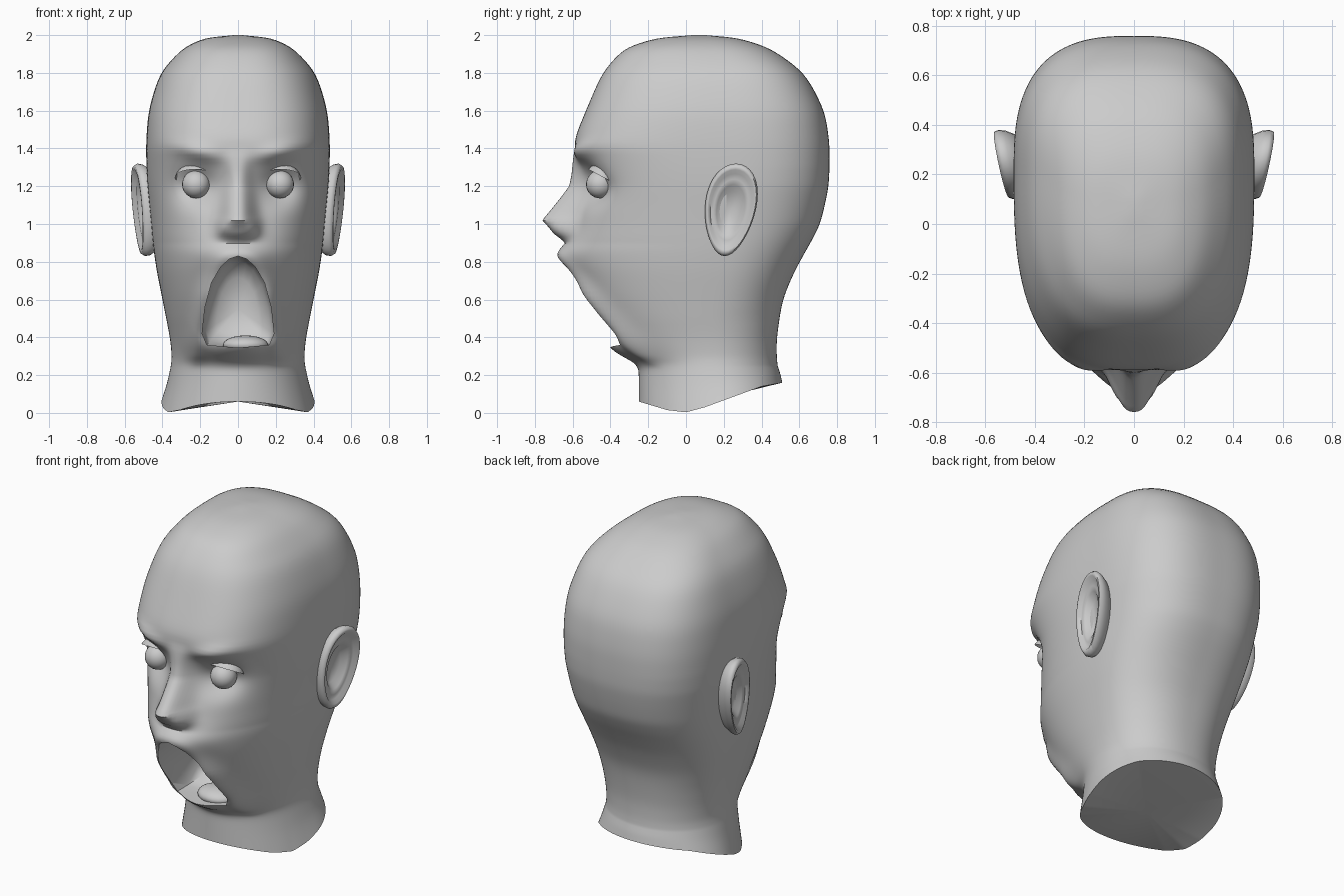
import bpy, bmesh
from math import sin, cos, pi, exp

cube = bpy.data.objects.get("Cube")
if cube:
    bpy.data.objects.remove(cube, do_unlink=True)

grey = bpy.data.materials.new("plain grey")
grey.use_nodes = True
grey.diffuse_color = (0.6, 0.6, 0.6, 1)
for node in grey.node_tree.nodes:
    if node.type == 'BSDF_PRINCIPLED':
        node.inputs["Base Color"].default_value = grey.diffuse_color


def finish(bm, name):
    bmesh.ops.recalc_face_normals(bm, faces=bm.faces)
    mesh = bpy.data.meshes.new(name)
    bm.to_mesh(mesh)
    bm.free()
    mesh.materials.append(grey)
    ob = bpy.data.objects.new(name, mesh)
    bpy.context.collection.objects.link(ob)
    return ob


def smooth(ob, angle=0.8):
    bpy.ops.object.select_all(action='DESELECT')
    ob.select_set(True)
    bpy.context.view_layer.objects.active = ob
    bpy.ops.object.shade_smooth_by_angle(angle=angle)


def loft(rings, start, end):
    """Skin closed rings of points, with a fan at each end."""
    bm = bmesh.new()
    loops = [[bm.verts.new(p) for p in ring] for ring in rings]
    n = len(loops[0])
    for a, b in zip(loops, loops[1:]):
        for i in range(n):
            j = (i + 1) % n
            bm.faces.new((a[i], a[j], b[j], b[i]))
    for loop, point in ((loops[0], start), (loops[-1], end)):
        tip = bm.verts.new(point)
        for i in range(n):
            bm.faces.new((loop[i], loop[(i + 1) % n], tip))
    return bm


def table(keys, t):
    """Linear lookup in ascending (position, value) pairs, held at the ends."""
    t = min(max(t, keys[0][0]), keys[-1][0])
    for (a, va), (b, vb) in zip(keys, keys[1:]):
        if t <= b:
            return va + (vb - va) * (t - a) / (b - a)


# Head sections: height, half width, front, back
sections = [
    (0, .405, -.25, .51), (.13, .375, -.25, .50), (.25, .355, -.25, .485),
    (.3, .35, -.31, .48), (.4, .36, -.41, .48), (.6, .4, -.54, .51),
    (.75, .43, -.6, .575), (.85, .445, -.62, .63), (.92, .453, -.605, .67),
    (1.0, .46, -.58, .71), (1.1, .47, -.56, .735), (1.2, .48, -.55, .755),
    (1.3, .485, -.56, .76), (1.43, .487, -.6, .76), (1.6, .475, -.53, .735),
    (1.8, .415, -.445, .63), (1.93, .295, -.33, .45), (1.985, .18, -.16, .28),
    (2.0, .02, .04, .1)]
STEPS = 6
rows = []
for a, b in zip(sections, sections[1:]):
    rows += [[p + (q - p) * k / STEPS for p, q in zip(a, b)] for k in range(STEPS)]
rows.append(list(sections[-1]))
for _ in range(6):
    rows = [rows[0]] + [[(p + 2 * q + r) / 4 for p, q, r in zip(*rows[i - 1:i + 2])]
                        for i in range(1, len(rows) - 1)] + [rows[-1]]

nose_depth = [(.9, 0), (.95, .1), (1.02, .185), (1.1, .135), (1.2, .07), (1.3, .04), (1.4, 0)]
nose_width = [(.95, .1), (1.05, .085), (1.25, .065)]
neck_rim = [(-.25, .06), (-.1, .015), (0, .003), (.1, .03), (.4, .14), (.51, .16)]


def bump(x, z, cx, cz, sx, sz):
    return exp(-((x - cx) / sx) ** 2 - ((z - cz) / sz) ** 2)


def face_relief(x, z):
    """Depth added to the face: sockets, brows, nose, lips and chin."""
    x = abs(x)
    d = .085 * bump(x, z, .215, 1.2, .115, .1)
    d -= .03 * bump(x, z, .22, 1.34 + .2 * x, .13, .04)
    d -= .03 * bump(x, z, .08, .98, .035, .04)
    d -= .065 * bump(x, z, 0, .83, .17, .08)
    d -= .045 * bump(x, z, 0, .34, .25, .06)
    d -= table(nose_depth, z) * exp(-(x / table(nose_width, z)) ** 2.6)
    if .24 < z < .87:
        edge = .06 + .165 * min(1, max(0, .85 - z) / .45) ** .6
        fade = min(1, (z - .24) / .06, (.87 - z) / .25)
        d -= .045 * fade * exp(-((x - edge) / .05) ** 2)
    return d


COLS = 200
rings = []
for z, w, front, back in rows:
    mid = table([(0, .18), (.5, .14), (1.2, .22), (1.85, .2), (2, .07)], z)
    n_front = table([(.25, 2), (.9, 2.2), (1.15, 2.55), (1.4, 2.9), (1.9, 2.7)], z)
    n_back = table([(0, 2), (1.3, 2.75)], z)
    ring = []
    for i in range(COLS):
        c, s = cos(2 * pi * i / COLS), sin(2 * pi * i / COLS)
        n = n_back if s > 0 else n_front
        r = (abs(c) ** n + abs(s) ** n) ** (-1 / n)
        x = w * r * c
        y = mid + r * s * (back - mid if s > 0 else mid - front)
        facing = min(1, max(0, (-y - .1) / .2))
        # The neck is cut at a slant, higher at the nape
        slant = table(neck_rim, y) * max(0, 1 - z / .25)
        ring.append((x, y + facing * face_relief(x, z), z + slant))
    rings.append(ring)
head = finish(loft(rings, (0, .1, .06), (0, .07, 2)), "head")

# Open mouth, cut as an arched hollow
half = [(.045, .815), (.09, .775), (.14, .69), (.175, .56), (.19, .42), (.165, .36)]
arch = [(0, .83)] + half + [(0, .345)] + [(-x, z) for x, z in reversed(half)]
hollow = [[(x * k, y, .55 + (z - .55) * k) for x, z in arch]
          for y, k in ((-1, 1), (-.4, 1), (-.25, 1), (-.15, .9), (-.09, .6))]
cutter = finish(loft(hollow, (0, -1, .55), (0, -.07, .55)), "mouth_cutter")
cutter.hide_render = True
mod = head.modifiers.new("mouth", 'BOOLEAN')
mod.operation = 'DIFFERENCE'
mod.solver = 'EXACT'
mod.object = cutter
bpy.context.view_layer.objects.active = head
bpy.ops.object.modifier_apply(modifier=mod.name)
bpy.data.objects.remove(cutter, do_unlink=True)
smooth(head)


def ball(name, centre, size, lid=False):
    bm = bmesh.new()
    bmesh.ops.create_uvsphere(bm, u_segments=24, v_segments=16, radius=1)
    if lid:
        bmesh.ops.bisect_plane(bm, geom=bm.verts[:] + bm.edges[:] + bm.faces[:],
                               plane_co=(0, 0, .35), plane_no=(0, .45, 1), clear_inner=True)
    for v in bm.verts:
        v.co = [c + s * p for c, s, p in zip(centre, size, v.co)]
    smooth(finish(bm, name))


# Tongue on the floor of the mouth
ball("tongue", (.04, -.25, .36), (.12, .1, .05))

# Ear rings: scale, depth from the ear plane
ear_rings = [(.65, -.1), (.88, -.06), (.98, -.025), (1, .003), (.95, .022),
             (.87, .022), (.78, .002), (.66, .003), (.54, -.005), (.4, -.035)]


def ear_point(side, t, scale, depth):
    v = scale * sin(t)
    u = scale * cos(t) * (.135 + .025 * v)
    y = .235 + u + .03 * v
    z = 1.075 + .245 * v
    x = .51 + .2 * (y - .235) + .06 * (z - 1.075) + depth
    return side * x, y, z


for side, label in ((1, "left"), (-1, "right")):
    ball(label + "_eye", (side * .222, -.455, 1.21), (.074, .074, .074))
    ball(label + "_upper_lid", (side * .225, -.45, 1.215), (.115, .092, .11), lid=True)
    loops = [[ear_point(side, 2 * pi * i / 36, *r) for i in range(36)] for r in ear_rings]
    ear = loft(loops, ear_point(side, 0, 0, -.1), ear_point(side, 0, 0, -.04))
    smooth(finish(ear, label + "_ear"), 1.2)
